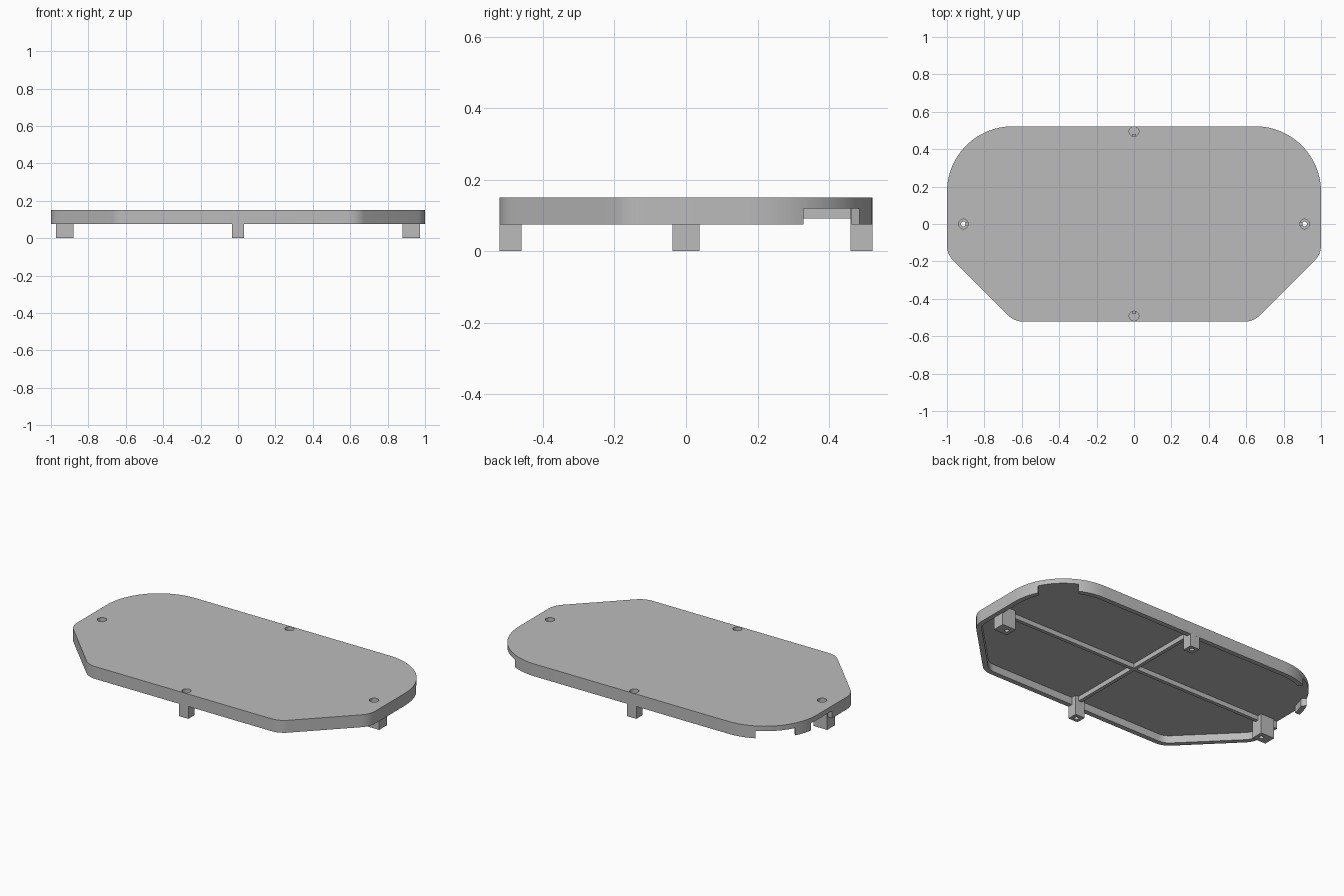
import bpy, bmesh, math
from mathutils import Vector, Matrix

if "Cube" in bpy.data.objects:
    bpy.data.objects.remove(bpy.data.objects["Cube"])

W, H = 1.0, 0.522            # half width and half depth
Z_RIM, Z_FLOOR, Z_TOP = 0.075, 0.12, 0.15

grey = bpy.data.materials.new("plain grey")
grey.diffuse_color = (0.5, 0.5, 0.5, 1)
grey.use_nodes = True
grey.node_tree.nodes["Principled BSDF"].inputs["Base Color"].default_value = grey.diffuse_color


def outline(t):
    """Lid outline offset inward by t: round back corners, clipped front ones."""
    k = t * math.tan(math.pi / 8)
    right = [((0.64 - k, -H + t), 0.12 - t), ((W - t, -0.162 + k), 0.12 - t),
             ((W - t, H - t), 0.35 - t)]
    corners = right + [((-x, y), r) for (x, y), r in reversed(right)]
    pts = []
    for i, (p, r) in enumerate(corners):
        p = Vector(p)
        a = (Vector(corners[i - 1][0]) - p).normalized()
        b = (Vector(corners[(i + 1) % len(corners)][0]) - p).normalized()
        half = a.angle(b) / 2
        c = p + (a + b).normalized() * (r / math.sin(half))
        start = p + a * (r / math.tan(half)) - c
        sweep = math.pi - 2 * half
        n = 16 if r > 0.2 else 8
        for j in range(n + 1):
            pts.append(c + Matrix.Rotation(sweep * j / n, 2) @ start)
    return pts


def prism(name, pts, z0, z1):
    bm = bmesh.new()
    face = bm.faces.new([bm.verts.new((x, y, z0)) for x, y in pts])
    ext = bmesh.ops.extrude_face_region(bm, geom=[face])
    tops = [v for v in ext["geom"] if isinstance(v, bmesh.types.BMVert)]
    bmesh.ops.translate(bm, verts=tops, vec=(0, 0, z1 - z0))
    bmesh.ops.recalc_face_normals(bm, faces=bm.faces)
    me = bpy.data.meshes.new(name)
    bm.to_mesh(me)
    bm.free()
    me.materials.append(grey)
    ob = bpy.data.objects.new(name, me)
    bpy.context.collection.objects.link(ob)
    return ob


def box(name, x0, x1, y0, y1, z0, z1):
    return prism(name, [(x0, y0), (x1, y0), (x1, y1), (x0, y1)], z0, z1)


def cylinder(name, x, y, r, z0, z1):
    ring = [(x + r * math.cos(a * math.pi / 12), y + r * math.sin(a * math.pi / 12))
            for a in range(24)]
    return prism(name, ring, z0, z1)


def apply_all(ob):
    bpy.ops.object.select_all(action="DESELECT")
    bpy.context.view_layer.objects.active = ob
    ob.select_set(True)
    for m in list(ob.modifiers):
        bpy.ops.object.modifier_apply(modifier=m.name)


def cut(ob, cutter):
    m = ob.modifiers.new("cut", "BOOLEAN")
    m.operation, m.solver, m.object = "DIFFERENCE", "EXACT", cutter
    apply_all(ob)
    bpy.data.objects.remove(cutter)


# Lid: solid slab hollowed from below
lid = prism("lid", outline(0), Z_RIM, Z_TOP)
cut(lid, prism("hollow", outline(0.03), 0, Z_FLOOR))

# Notches through the rim at the rounded back corners
for s in (-1, 1):
    c, d = Vector((s * 0.65, H - 0.35)), Vector((s, 1)).normalized()
    n = Vector((-d.y, d.x)) * 0.111
    cut(lid, prism("notch", [c + d * 0.25 - n, c + d * 0.45 - n,
                             c + d * 0.45 + n, c + d * 0.25 + n], 0, Z_FLOOR))

# Opening in the left rim
cut(lid, box("side_gap", -1.1, -0.96, 0.03, 0.226, 0, Z_FLOOR))

# Crossed stiffening ribs
box("long_rib", -0.9, 0.9, -0.011, 0.011, 0.092, Z_FLOOR + 0.005)
box("cross_rib", -0.011, 0.011, -0.48, 0.48, 0.092, Z_FLOOR + 0.005)

# Screw posts with recessed holes: through at the ends, blind at front and back
e = H - 0.0005
posts = [("right_post", 0.88, 0.973, -0.038, 0.038, 0.912, 0.0, True),
         ("left_post", -0.973, -0.88, -0.038, 0.038, -0.912, 0.0, True),
         ("back_post", -0.032, 0.032, 0.46, e, 0.0, 0.494, False),
         ("front_post", -0.032, 0.032, -e, -0.46, 0.0, -0.492, False)]
for name, x0, x1, y0, y1, hx, hy, through in posts:
    post = box(name, x0, x1, y0, y1, 0, Z_FLOOR + 0.005)
    cut(lid, cylinder("recess", hx, hy, 0.026, 0.09, 0.2))
    cut(post, cylinder("recess", hx, hy, 0.026, 0.09, 0.2))
    cut(post, cylinder("bore", hx, hy, 0.013, -0.1, 0.2 if through else 0.07))

for ob in list(bpy.context.scene.objects):
    apply_all(ob)
    bpy.ops.object.shade_smooth_by_angle(angle=math.radians(30))
